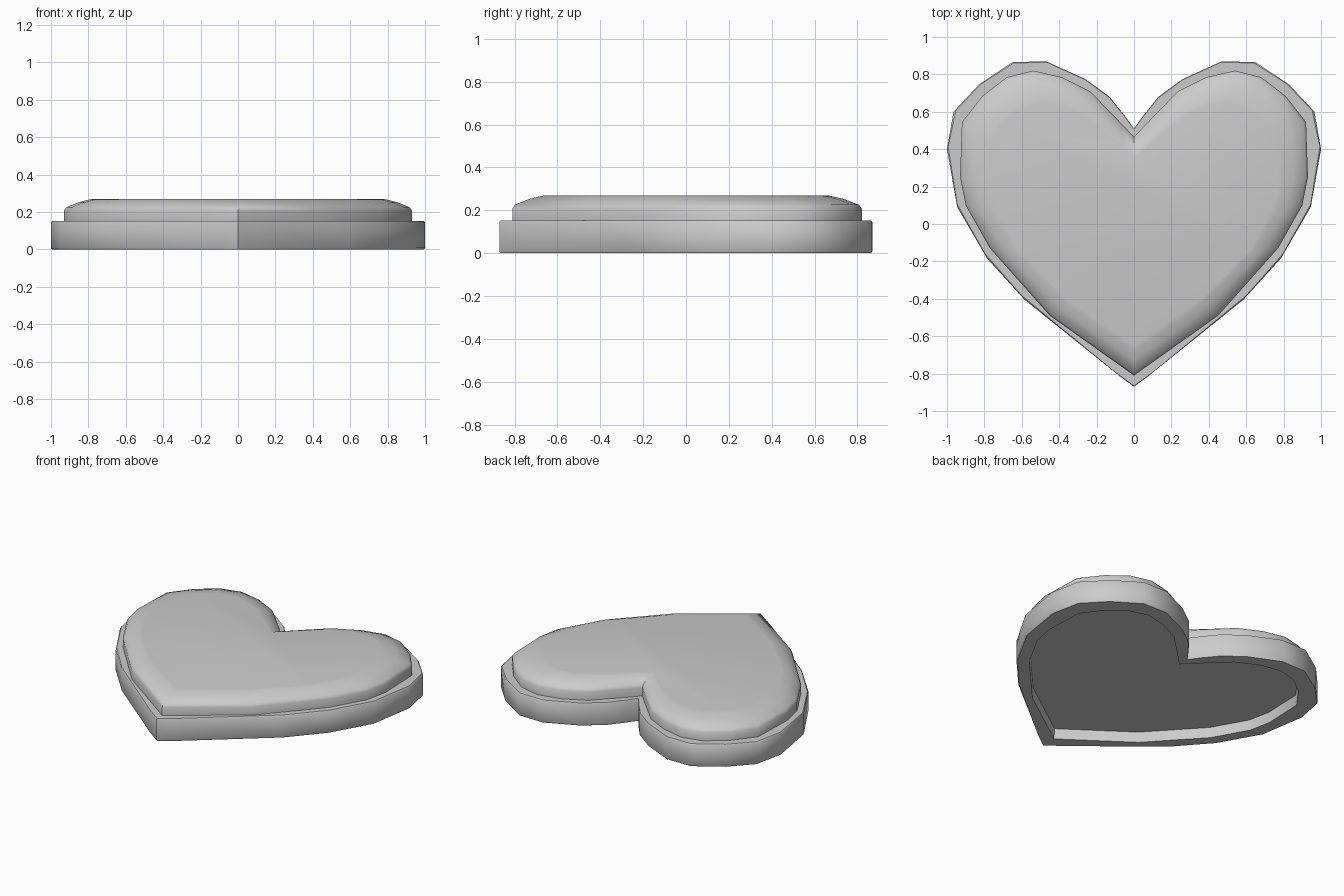
import bpy, bmesh, math

if "Cube" in bpy.data.objects:
    bpy.data.objects.remove(bpy.data.objects["Cube"])

# Right half outlines, notch to tip (same count so they can be lofted)
OUTER = [(0, .51), (.05, .58), (.13, .68), (.26, .775), (.47, .87), (.65, .865), (.83, .745),
         (.965, .60), (1, .40), (.945, .09), (.785, -.185), (.585, -.405), (.075, -.815), (0, -.87)]
BODY = [(0, .465), (.06, .53), (.14, .612), (.235, .71), (.385, .785), (.54, .82), (.68, .785),
        (.81, .685), (.92, .545), (.93, .25), (.90, .10), (.77, -.13), (.45, -.49), (0, -.81)]
PLATEAU = [(0, .35), (.07, .41), (.16, .49), (.26, .57), (.38, .63), (.49, .65), (.60, .62),
           (.69, .55), (.76, .43), (.77, .22), (.74, .08), (.62, -.14), (.36, -.40), (0, -.65)]


def mirrored(half):
    return half + [(-x, y) for x, y in half[-2:0:-1]]


def blend(a, b, t):
    return [(p[0] + (q[0] - p[0]) * t, p[1] + (q[1] - p[1]) * t) for p, q in zip(a, b)]


def inner(t):
    return blend(BODY, PLATEAU, t)


soft = blend(OUTER, BODY, .08)

# Rings from the recess ceiling, around the rim, up over the cushioned top
rings = [(inner(.33), .07), (inner(.30), 0),
         (soft, 0), (OUTER, .008), (OUTER, .145), (soft, .152),
         (BODY, .152), (BODY, .208), (inner(.08), .226),
         (inner(.5), .253), (inner(.85), .267), (PLATEAU, .27)]

bm = bmesh.new()
loops = [[bm.verts.new((x, y, z)) for x, y in mirrored(half)] for half, z in rings]
for a, b in zip(loops, loops[1:]):
    n = len(a)
    for i in range(n):
        j = (i + 1) % n
        bm.faces.new((a[i], a[j], b[j], b[i]))

# Flat caps: recess ceiling and top plateau
bm.faces.new(loops[0])
bm.faces.new(loops[-1])
bmesh.ops.recalc_face_normals(bm, faces=bm.faces)

mesh = bpy.data.meshes.new("heart_plaque")
bm.to_mesh(mesh)
bm.free()
heart = bpy.data.objects.new("heart_plaque", mesh)
bpy.context.collection.objects.link(heart)
bpy.context.view_layer.objects.active = heart
heart.select_set(True)
bpy.ops.object.shade_smooth_by_angle(angle=math.radians(42))
